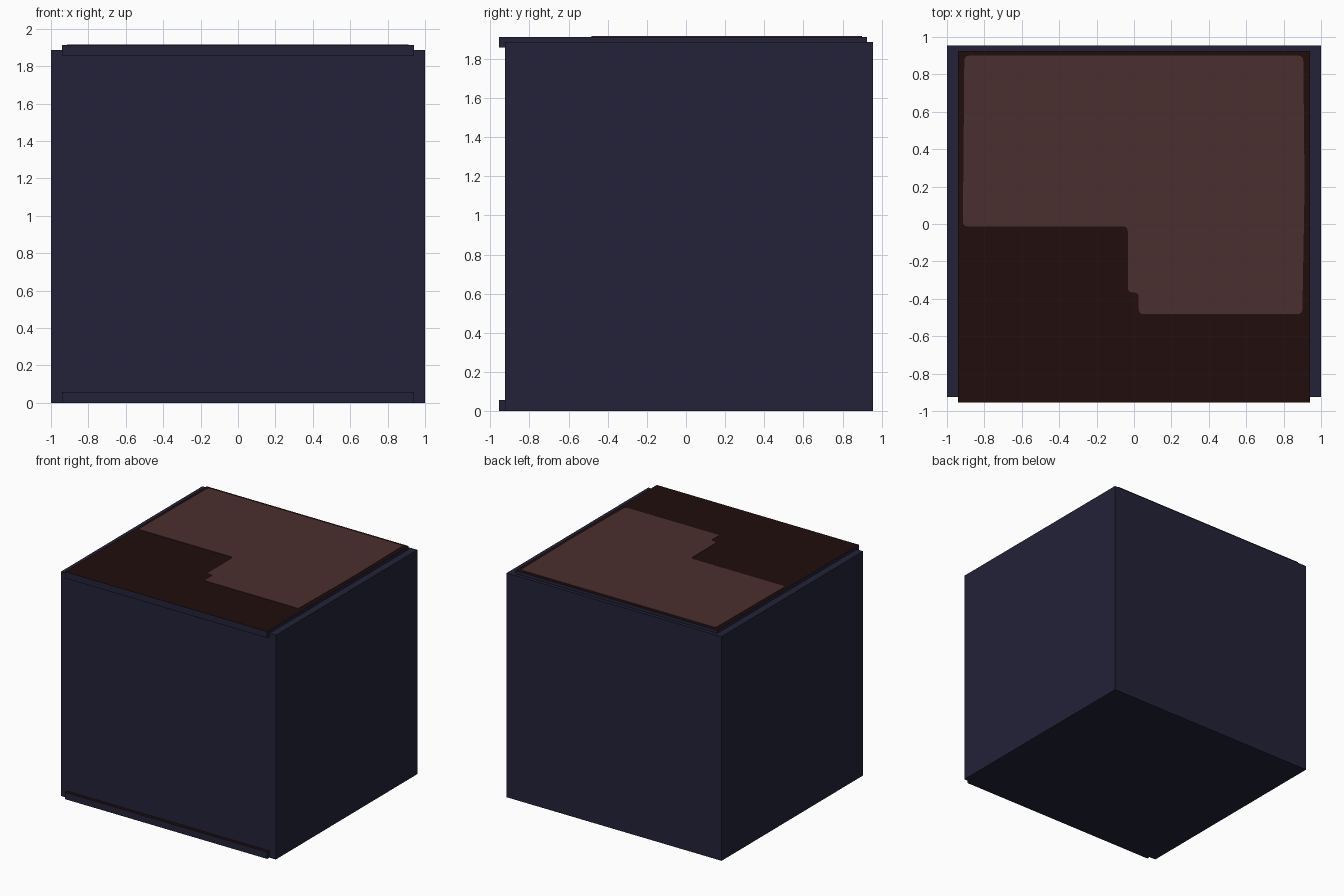
import bpy
import bmesh
from mathutils import Vector

if "Cube" in bpy.data.objects:
    bpy.data.objects.remove(bpy.data.objects["Cube"])


def material(name, rgb):
    m = bpy.data.materials.new(name)
    m.diffuse_color = (*rgb, 1)
    m.use_nodes = True
    m.node_tree.nodes["Principled BSDF"].inputs["Base Color"].default_value = m.diffuse_color
    return m


navy = material("dark navy", (0.0160, 0.0160, 0.0395))
brown = material("dark brown", (0.0152, 0.0040, 0.0040))
rose = material("dusty brown", (0.0685, 0.0273, 0.0273))


def finish(name, bm, mats):
    bmesh.ops.recalc_face_normals(bm, faces=bm.faces)
    bm.normal_update()
    # the last material goes on faces that look up
    for f in bm.faces:
        f.material_index = len(mats) - 1 if f.normal.z > 0.9 else 0
    me = bpy.data.meshes.new(name)
    bm.to_mesh(me)
    bm.free()
    for m in mats:
        me.materials.append(m)
    ob = bpy.data.objects.new(name, me)
    bpy.context.collection.objects.link(ob)
    return ob


def box(name, lo, hi, mats):
    bm = bmesh.new()
    bmesh.ops.create_cube(bm, size=1)
    for v in bm.verts:
        v.co = [(a + b) / 2 + c * (b - a) for a, b, c in zip(lo, hi, v.co)]
    return finish(name, bm, mats)


def rounded(points, r, steps=4):
    """Round every corner of a closed outline."""
    pts = [Vector(p) for p in points]
    out = []
    for i, p in enumerate(pts):
        a = p + (pts[i - 1] - p).normalized() * r
        b = p + (pts[(i + 1) % len(pts)] - p).normalized() * r
        for k in range(steps + 1):
            t = k / steps
            out.append(a * (1 - t) ** 2 + p * 2 * t * (1 - t) + b * t ** 2)
    return out


# Main block
box("body", (-1, -0.926, 0), (1, 0.955, 1.886), [navy])

# Boards that stick out at the front, with brown upper faces
box("top_board", (-0.94, -0.955, 1.858), (0.94, 0.926, 1.913), [navy, brown])
box("bottom_lip", (-0.94, -0.955, 0), (0.94, -0.926, 0.057), [navy, brown])

# Painted patch on the top board
outline = [(-0.907, 0.9), (-0.915, -0.013), (-0.033, -0.013), (-0.033, -0.366),
           (0.025, -0.366), (0.025, -0.482), (0.9, -0.482), (0.912, 0.2), (0.905, 0.9)]
bm = bmesh.new()
face = bm.faces.new([bm.verts.new((p.x, p.y, 1.912)) for p in rounded(outline, 0.027)])
ext = bmesh.ops.extrude_face_region(bm, geom=[face])
for v in ext["geom"]:
    if isinstance(v, bmesh.types.BMVert):
        v.co.z = 1.916
finish("top_patch", bm, [rose])
